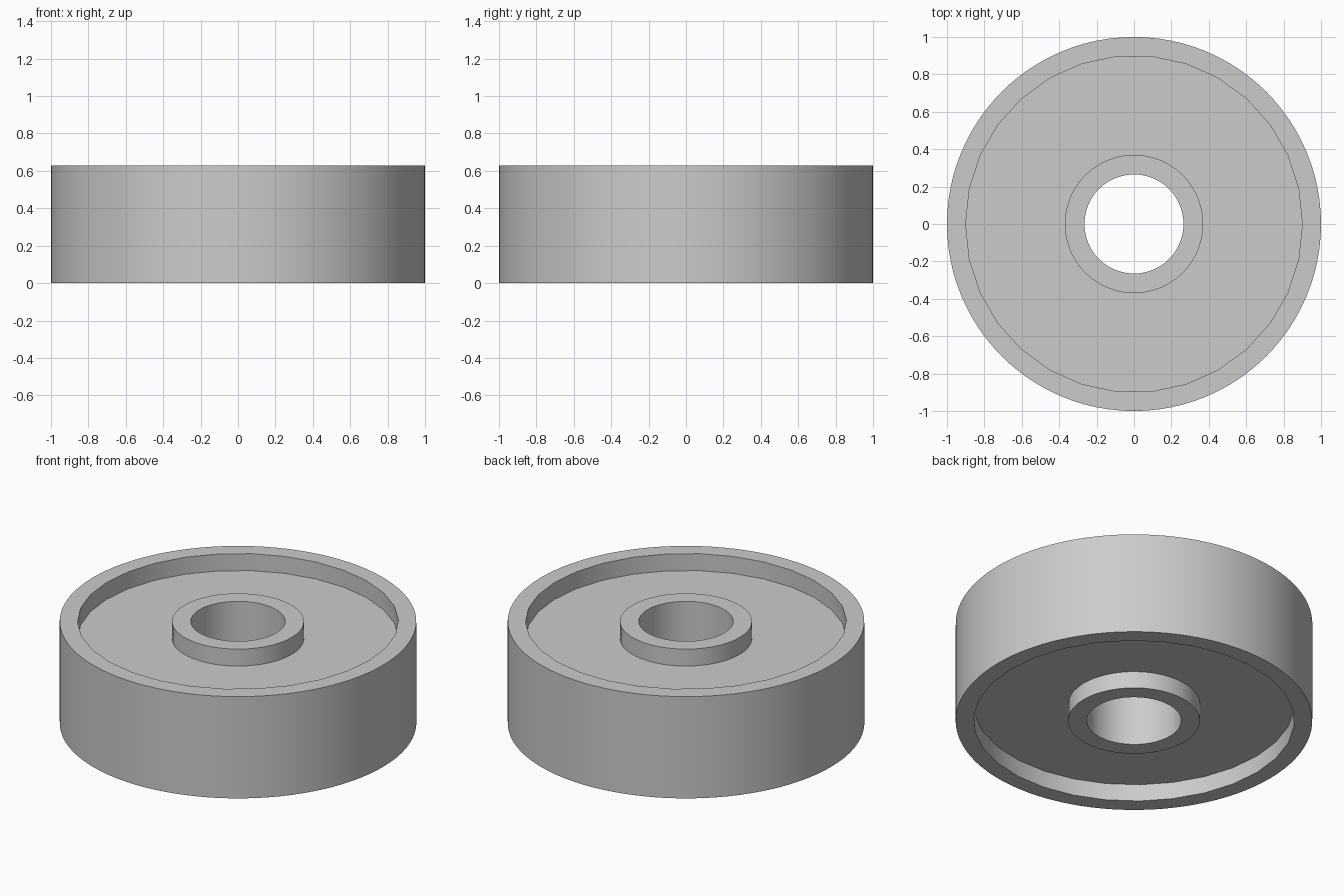
import bpy
import math

cube = bpy.data.objects.get("Cube")
if cube:
    bpy.data.objects.remove(cube, do_unlink=True)

HEIGHT = 0.63
RECESS = 0.105

grey = bpy.data.materials.new("plain grey")
grey.use_nodes = True
colour = (0.6, 0.6, 0.6, 1)
grey.diffuse_color = colour
grey.node_tree.nodes["Principled BSDF"].inputs["Base Color"].default_value = colour


def cylinder(name, radius, bottom, top, sides):
    """Upright cylinder with a corner on the +x axis."""
    bpy.ops.mesh.primitive_cylinder_add(
        vertices=sides, radius=radius, depth=top - bottom,
        location=(0, 0, (bottom + top) / 2))
    obj = bpy.context.object
    obj.name = name
    # Turn the mesh so that a corner lies on the x axis
    obj.rotation_euler.z = math.pi / 2
    bpy.ops.object.transform_apply(location=True, rotation=True, scale=True)
    obj.data.materials.append(grey)
    return obj


def combine(target, tool, operation):
    """Apply a boolean and discard the tool."""
    mod = target.modifiers.new(operation.lower(), "BOOLEAN")
    mod.operation = operation
    mod.solver = "EXACT"
    mod.object = tool
    bpy.context.view_layer.objects.active = target
    bpy.ops.object.modifier_apply(modifier=mod.name)
    bpy.data.objects.remove(tool, do_unlink=True)


# Outer drum with a shallow recess in both faces
wheel = cylinder("wheel", 1, 0, HEIGHT, 96)
for bottom, top in ((HEIGHT - RECESS, HEIGHT + 0.2), (-0.2, RECESS)):
    combine(wheel, cylinder("recess", 0.9, bottom, top, 30), "DIFFERENCE")

# Central hub, flush with the rim, and its through bore
combine(wheel, cylinder("hub", 0.37, 0, HEIGHT, 48), "UNION")
combine(wheel, cylinder("bore", 0.265, -0.2, HEIGHT + 0.2, 48), "DIFFERENCE")

# Smooth walls, sharp rims
bpy.ops.object.select_all(action="DESELECT")
wheel.select_set(True)
bpy.context.view_layer.objects.active = wheel
bpy.ops.object.shade_smooth_by_angle(angle=math.radians(30))
